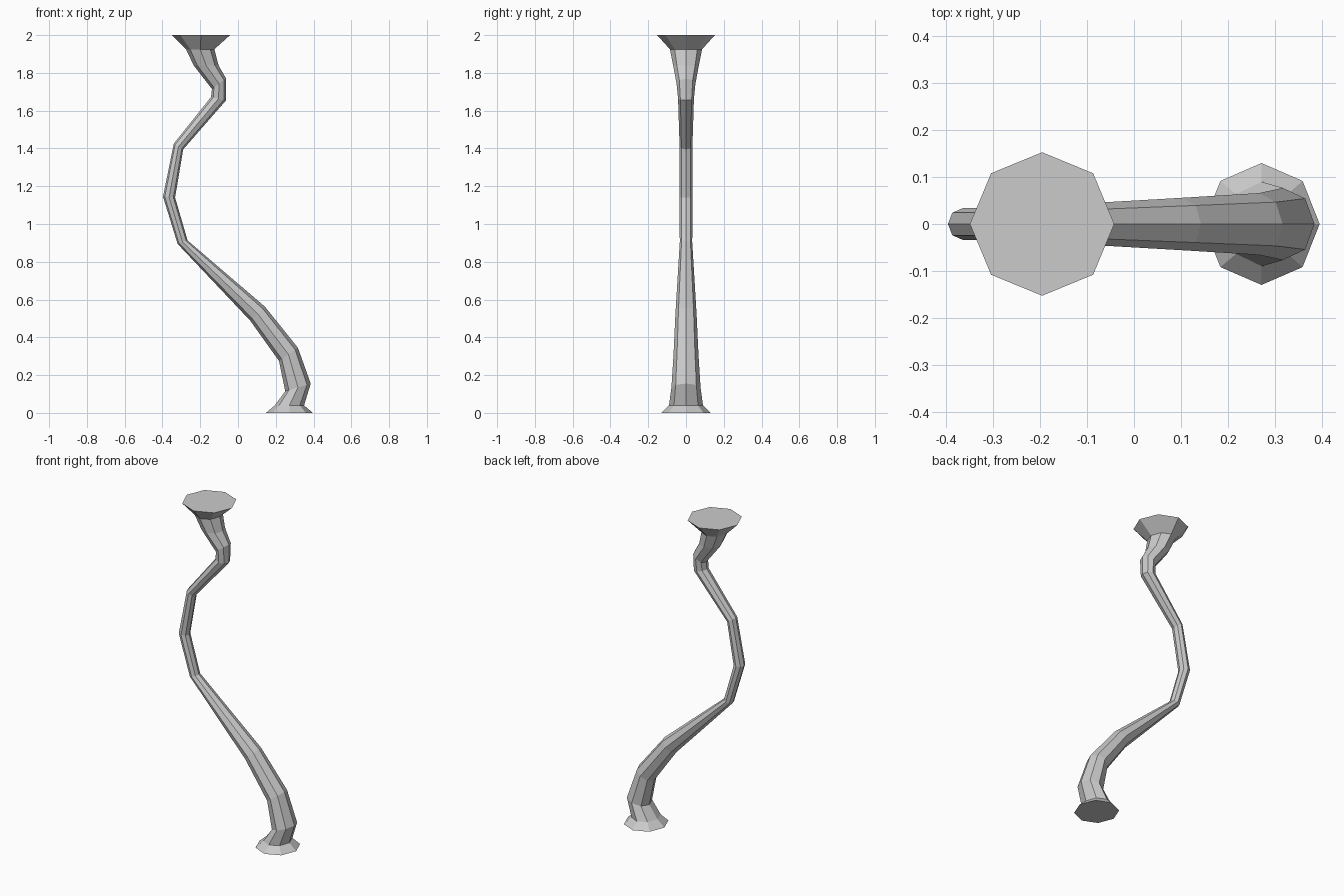
import bpy, bmesh, math
from mathutils import Vector

# Each ring: left x, left z, right x, right z, half depth in y
RINGS = [
    (0.148, 0.00, 0.396, 0.00, 0.130),
    (0.195, 0.04, 0.350, 0.04, 0.090),
    (0.250, 0.115, 0.385, 0.155, 0.077),
    (0.217, 0.275, 0.317, 0.345, 0.066),
    (0.065, 0.488, 0.143, 0.562, 0.056),
    (-0.320, 0.895, -0.267, 0.913, 0.033),
    (-0.397, 1.145, -0.333, 1.14, 0.034),
    (-0.340, 1.425, -0.290, 1.395, 0.034),
    (-0.143, 1.672, -0.063, 1.655, 0.042),
    (-0.138, 1.715, -0.063, 1.77, 0.050),
    (-0.235, 1.84, -0.103, 1.84, 0.068),
    (-0.275, 1.925, -0.125, 1.925, 0.085),
    (-0.350, 2.00, -0.042, 2.00, 0.153),
]
SIDES = 8

# Twisting octagonal stem with flared foot and flat top
bm = bmesh.new()
loops = []
for lx, lz, rx, rz, h in RINGS:
    left, right = Vector((lx, 0, lz)), Vector((rx, 0, rz))
    mid, half = (left + right) / 2, (right - left) / 2
    loop = []
    for i in range(SIDES):
        a = math.tau * i / SIDES
        loop.append(bm.verts.new(mid + half * math.cos(a) + Vector((0, h * math.sin(a), 0))))
    loops.append(loop)
for a, b in zip(loops, loops[1:]):
    for i in range(SIDES):
        j = (i + 1) % SIDES
        bm.faces.new((a[i], a[j], b[j], b[i]))
bm.faces.new(loops[0][::-1])
bm.faces.new(loops[-1])
bmesh.ops.recalc_face_normals(bm, faces=bm.faces[:])

mesh = bpy.data.meshes.new("curved_stem")
bm.to_mesh(mesh)
bm.free()
bpy.context.collection.objects.link(bpy.data.objects.new("curved_stem", mesh))
